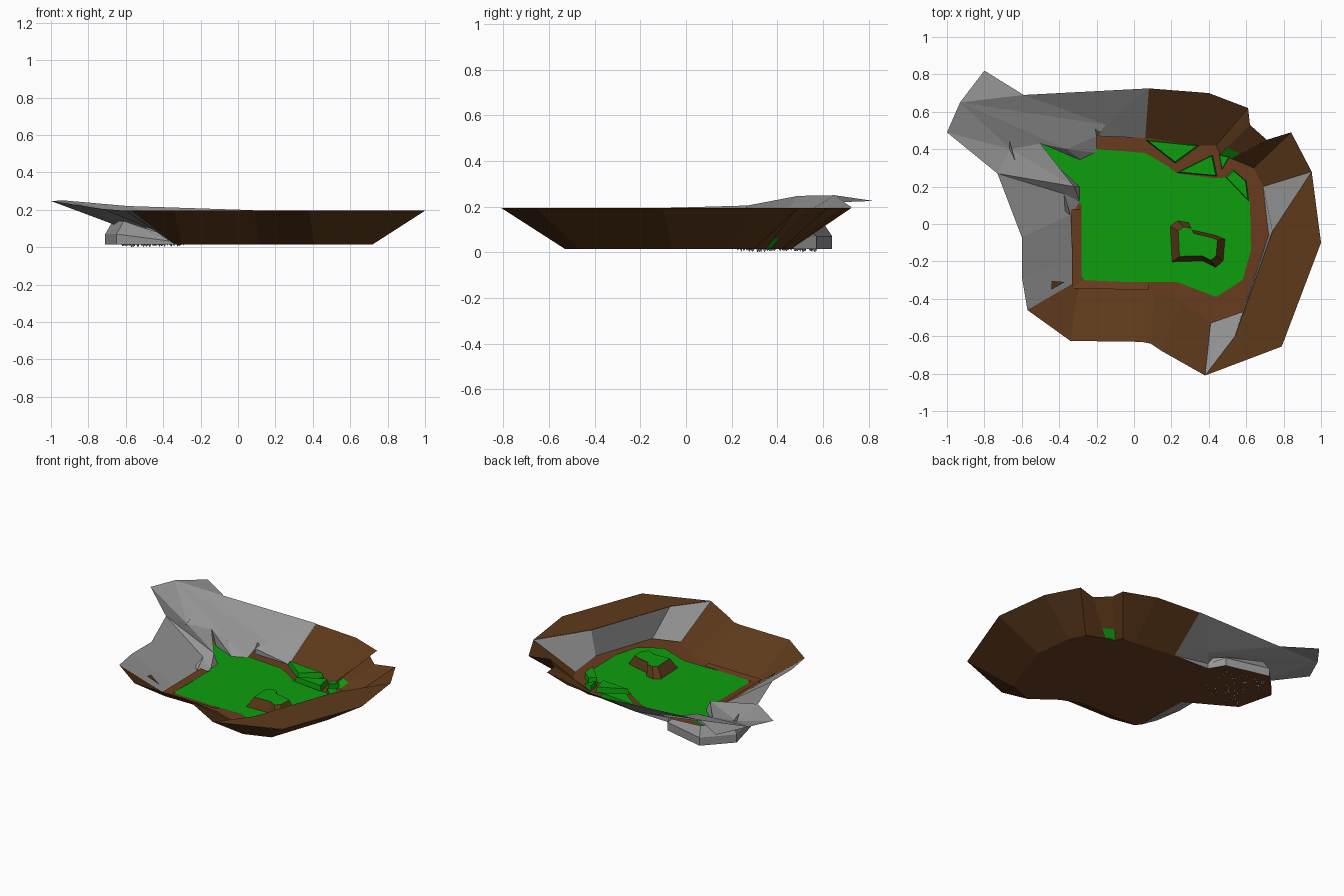
import bpy, random
from mathutils import Vector

if "Cube" in bpy.data.objects:
    bpy.data.objects.remove(bpy.data.objects["Cube"])

random.seed(4)
BASE, GRASS_Z, RIM = 0.015, 0.021, 0.195


def material(name, rgb):
    m = bpy.data.materials.new(name)
    m.diffuse_color = (*rgb, 1)
    m.use_nodes = True
    m.node_tree.nodes["Principled BSDF"].inputs["Base Color"].default_value = m.diffuse_color
    return m


EARTH = material("earth", (0.112, 0.042, 0.011))
TRAIL = material("trail", (0.14, 0.046, 0.014))
GRASS = material("grass", (0.004, 0.345, 0.004))
STONE = material("stone", (0.30, 0.30, 0.30))


def mesh(name, verts, faces, mat=STONE):
    me = bpy.data.meshes.new(name)
    me.from_pydata([tuple(v) for v in verts], [], faces)
    me.materials.append(mat)
    ob = bpy.data.objects.new(name, me)
    bpy.context.collection.objects.link(ob)
    return ob


def strip(name, upper, lower, mat=STONE, closed=False):
    """Quads joining two rows of points."""
    n = len(upper)
    faces = [(i, (i + 1) % n, n + (i + 1) % n, n + i)
             for i in range(n if closed else n - 1)]
    return mesh(name, upper + lower, faces, mat)


def flat(pts, z):
    return [(x, y, z) for x, y in pts]


def sheet(name, pts, z, mat=STONE):
    return mesh(name, flat(pts, z), [tuple(range(len(pts)))], mat)


# Earth bank: rim and foot points, counter-clockwise from the front left
rim_e = [(-.57, -.46), (-.34, -.625), (.04, -.63), (.09, -.64), (.15, -.68),
         (.38, -.81), (.79, -.655), (1, -.1), (.95, .28), (.84, .49), (.71, .45)]
foot_e = [(-.33, -.32), (-.30, -.355), (.06, -.355), (.11, -.355), (.25, -.41),
          (.41, -.53), (.58, -.47), (.72, -.06), (.69, .2), (.64, .3), (.52, .35)]
rim_n = [(.62, .53), (.61, .62), (.40, .70), (.08, .725)]
foot_n = [(.46, .37), (.44, .42), (.35, .42), (.06, .46)]
strip("front_bank", flat(rim_e, RIM), flat(foot_e, BASE), EARTH)
strip("back_bank", flat(rim_n, RIM), flat(foot_n, BASE), EARTH)

# Narrow gully in the bank, grassed at its foot
gully_rim = [Vector((*p, RIM)) for p in (rim_e[-1], rim_n[0])]
gully_foot = [Vector((*p, BASE)) for p in (foot_e[-1], foot_n[0])]
gully_mid = [f.lerp(r, 0.25) for f, r in zip(gully_foot, gully_rim)]
strip("gully", gully_rim, gully_mid, EARTH)
strip("gully_grass", gully_mid, gully_foot, GRASS)

# Flat-topped ledge at the front right with a steep stone inner face
ledge_in = [(.38, -.81), (.54, -.60), (.74, -.04), (.95, .28)]
ledge_out = [(1, -.1), (.79, -.655)]
sheet("ledge_top", ledge_in + ledge_out, RIM + .001, EARTH)
strip("ledge_stone_face", flat(ledge_in, RIM),
      flat([(.41, -.53), (.58, -.47), (.72, -.06), (.69, .2)], BASE + .003))

# Ground plates
cave = [(-.26, .57), (-.55, .64), (-.71, .47), (-.65, .23)]
west_foot = [(-.34, .05), (-.33, -.2)]
sheet("ground", foot_e + foot_n + [(-.2, .47)] + cave + west_foot, BASE, TRAIL)
lawn = [(-.28, -.28), (-.25, -.315), (.08, -.31), (.23, -.31), (.44, -.39),
        (.58, -.30), (.625, -.14), (.62, .12), (.60, .2), (.53, .25), (.43, .245),
        (.23, .27), (.18, .31), (.06, .38), (-.2, .40), (-.28, .36), (-.52, .45),
        (-.42, .25), (-.28, .10)]
sheet("lawn", lawn, GRASS_Z, GRASS)

# Stone bank on the left, with one small patch of earth
strip("left_stone_bank",
      flat([(-.57, -.46), (-.60, -.28), (-.60, -.07)], RIM) + [(-.73, .27, .205)],
      flat([(-.33, -.32), (-.33, -.2), (-.34, .05)], BASE) + [(-.37, .16, .06)])
mesh("earth_patch", [(-.44, -.35, .112), (-.37, -.31, .055), (-.44, -.305, .105)],
     [(0, 1, 2)], EARTH)

# Stone cliff that sweeps up to a peak and roofs the cave, notched at the mouth
cliff = [(-.73, .27, .205), (-1, .49, .247), (-.93, .65, .25), (-.80, .82, .225),
         (-.59, .69, .22), (.08, .725, .198),          # rim 0-5
         (-.34, .05, BASE), (-.37, .16, .06), (-.32, .20, .09),
         (-.50, .43, .115),                            # mouth apex 9
         (-.36, .40, .09), (-.20, .47, .05), (-.15, .53, .085),
         (.06, .46, BASE), (-.66, .40, .12), (-.20, .47, BASE)]
mesh("cliff", cliff,
     [(0, 8, 7), (0, 14, 8), (0, 1, 14), (14, 9, 8), (1, 2, 14), (14, 2, 9),
      (2, 10, 9), (2, 4, 12), (2, 12, 11, 10), (2, 3, 4), (4, 5, 12),
      (5, 13, 12), (12, 13, 11), (11, 13, 15)])

# Jagged stone jambs either side of the cave mouth
mesh("mouth_jambs",
     [(-.50, .43, .115), (-.36, .40, .09), (-.28, .34, BASE), (-.20, .38, BASE),
      (-.20, .47, .05), (-.45, .41, BASE),
      (-.32, .20, .09), (-.29, .20, BASE), (-.29, .12, BASE), (-.37, .16, .06),
      (-.34, .04, BASE), (-.40, .30, BASE)],
     [(0, 1, 2), (1, 3, 2), (1, 4, 3), (0, 2, 5),
      (6, 7, 8), (6, 8, 9), (9, 8, 10), (0, 6, 11), (6, 7, 11)])

# Cave shell: upright wall, then a taper up to the cliff underside
wall_plan = [(-.2, .47)] + cave + [(-.34, .05)]
wall_top = [.05, .07, .07, .07, .07, .03]
wall_row = [(x, y, z) for (x, y), z in zip(wall_plan, wall_top)]
taper = [(-.18, .49, .07), (-.28, .55, .09), (-.53, .60, .13), (-.67, .46, .14),
         (-.61, .25, .14), (-.37, .15, .06)]
strip("cave_wall", wall_row, flat(wall_plan, BASE))
strip("cave_taper", taper, wall_row)


# Raised grass mounds with sloping sides
def mound(name, plan, height, shrink, side):
    c = sum((Vector(p) for p in plan), Vector((0, 0))) / len(plan)
    top = [tuple(c + (Vector(p) - c) * shrink) for p in plan]
    strip(name + "_side", flat(top, height), flat(plan, BASE), side, True)
    sheet(name + "_top", top, height, GRASS)


mound("central_mound",
      [(.19, -.01), (.23, .02), (.29, .01), (.31, -.03), (.44, -.06), (.49, -.08),
       (.48, -.2), (.44, -.235), (.37, -.2), (.20, -.205)], .085, .70, EARTH)
for i, plan in enumerate([[(.06, .45), (.35, .42), (.22, .325)],
                          [(.23, .275), (.42, .37), (.445, .255)],
                          [(.455, .37), (.51, .36), (.47, .29)],
                          [(.53, .29), (.60, .23), (.615, .12), (.49, .25)]]):
    mound(f"grass_terrace_{i + 1}", plan, .05, .90, GRASS)

# Small trail kerbs along the left and front edges of the lawn
strip("lawn_kerb", flat([(-.335, .08), (-.33, -.345), (.08, -.352)], .03),
      flat([(-.28, .08), (-.28, -.3), (.08, -.315)], GRASS_Z + .001), TRAIL)

# Stone crumbs poking through the cave floor
verts, faces = [], []
for _ in range(60):
    u, v = random.random(), random.random()
    p = Vector((-.65, .25)).lerp(Vector((-.30, .22)), u).lerp(
        Vector((-.60, .58)).lerp(Vector((-.27, .52)), u), v)
    r, k = random.uniform(.003, .008), len(verts)
    verts += [(p.x - r, p.y - r, BASE), (p.x + r, p.y - r, BASE),
              (p.x, p.y + r, BASE), (p.x, p.y, random.choice((0, .005, .008)))]
    faces += [(k, k + 1, k + 3), (k + 1, k + 2, k + 3), (k + 2, k, k + 3)]
mesh("cave_crumbs", verts, faces)
